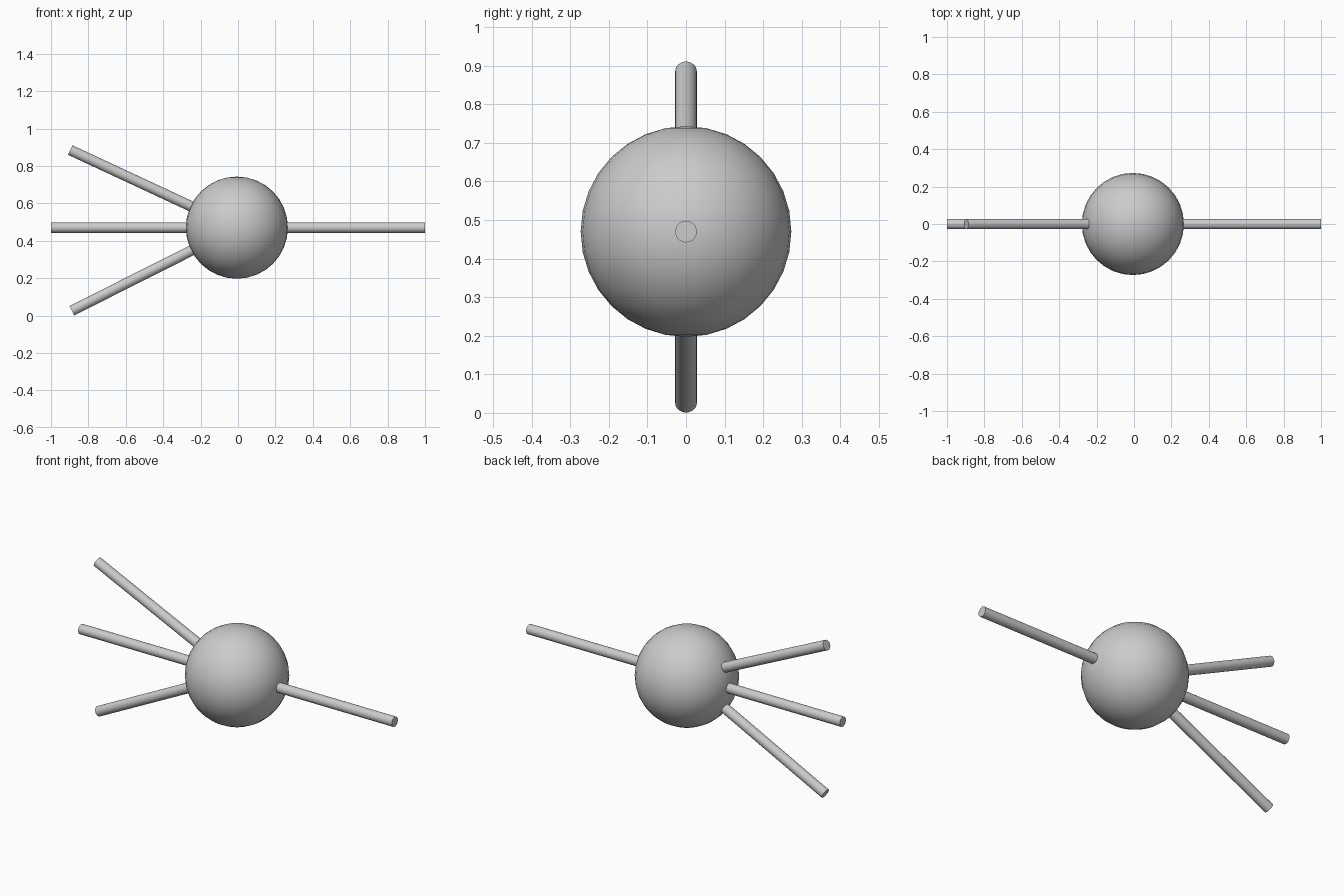
import bpy
from mathutils import Vector

if "Cube" in bpy.data.objects:
    bpy.data.objects.remove(bpy.data.objects["Cube"])

CENTRE = Vector((-0.006, 0, 0.47))
ROD_R = 0.028


def rod(name, start, end):
    """Round bar with fan caps running between two points."""
    a, b = Vector(start), Vector(end)
    d = b - a
    bpy.ops.mesh.primitive_cylinder_add(
        vertices=32, radius=ROD_R, depth=d.length,
        end_fill_type='TRIFAN', location=(a + b) / 2)
    ob = bpy.context.object
    ob.name = name
    ob.rotation_euler = d.to_track_quat('Z', 'Y').to_euler()
    bpy.ops.object.shade_smooth_by_angle()
    return ob


# Central ball
bpy.ops.mesh.primitive_uv_sphere_add(segments=32, ring_count=16, radius=0.273,
                                     location=CENTRE)
body = bpy.context.object
body.name = "central_ball"
bpy.ops.object.shade_smooth()

# Three input rods fan out to the left, one output rod to the right
inputs = {
    "upper_input_rod": (-0.897, 0, 0.885),
    "middle_input_rod": (-1.0, 0, 0.47),
    "lower_input_rod": (-0.888, 0, 0.026),
}
for name, tip in inputs.items():
    tip = Vector(tip)
    inner = CENTRE + (tip - CENTRE).normalized() * 0.2
    rod(name, inner, tip)
rod("output_rod", CENTRE + Vector((0.2, 0, 0)), (1.0, 0, 0.47))
